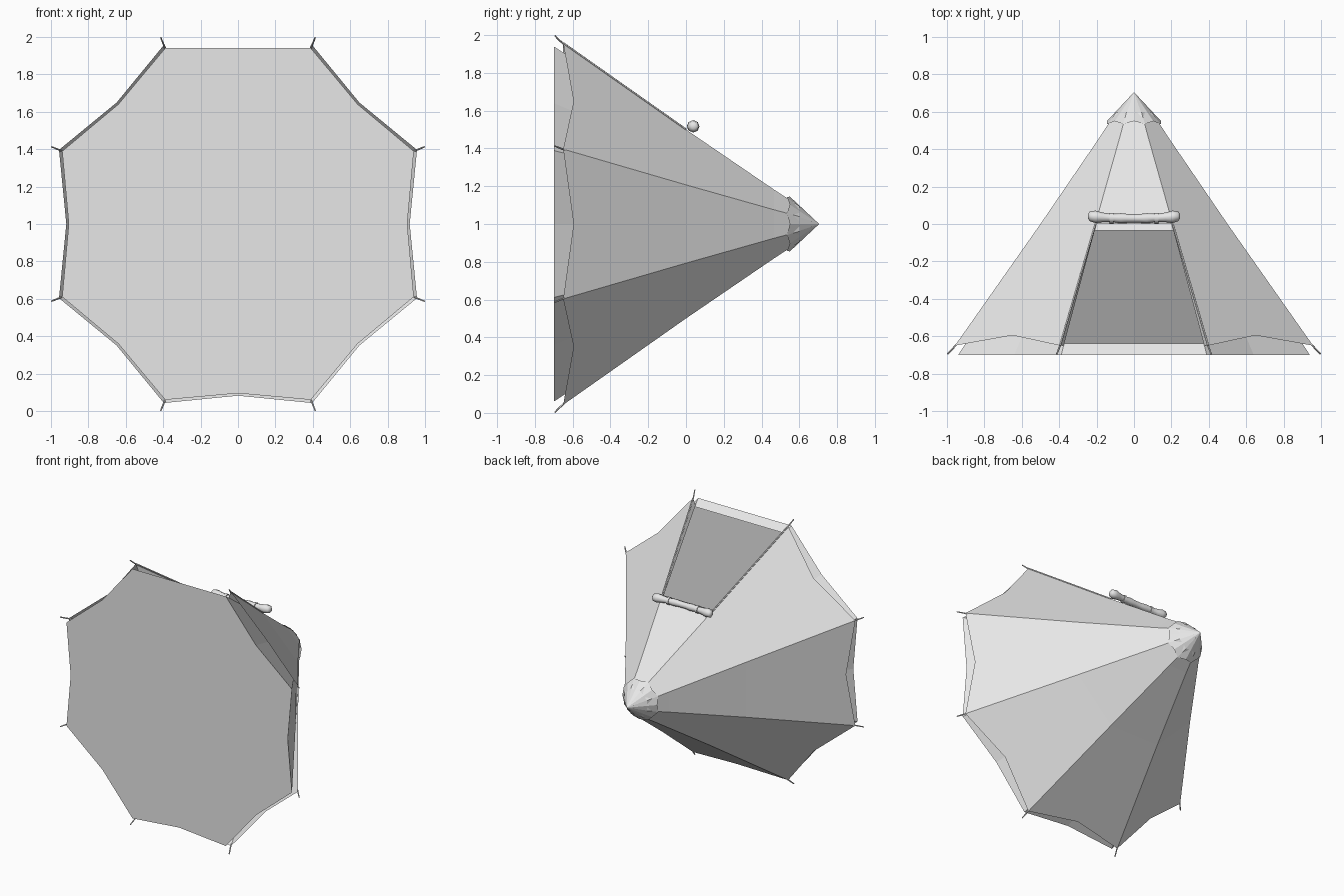
import bpy, bmesh, math
from mathutils import Vector

cube = bpy.data.objects.get("Cube")
if cube:
    bpy.data.objects.remove(cube, do_unlink=True)

canvas = bpy.data.materials.new("light_grey_canvas")
canvas.use_nodes = True
canvas.diffuse_color = (0.8, 0.8, 0.8, 1)
canvas.node_tree.nodes["Principled BSDF"].inputs["Base Color"].default_value = (0.8, 0.8, 0.8, 1)

SIDES = 8
HALF = math.tan(math.pi / SIDES)
BASE = -0.7


def point(side, apothem, y, t=0):
    """Point on an eight-sided tent: side 0 faces up, t runs -1..1 across it."""
    a = 2 * math.pi * side / SIDES
    out = Vector((math.sin(a), 0, math.cos(a)))
    across = Vector((math.cos(a), 0, -math.sin(a)))
    return out * apothem + across * (apothem * HALF * t) + Vector((0, y, 1))


def build(name, faces, smooth=False):
    """Make an object from faces given as lists of points."""
    bm = bmesh.new()
    for pts in faces:
        bm.faces.new([bm.verts.new(p) for p in pts])
    bmesh.ops.remove_doubles(bm, verts=bm.verts, dist=0.0005)
    bmesh.ops.recalc_face_normals(bm, faces=bm.faces)
    mesh = bpy.data.meshes.new(name)
    bm.to_mesh(mesh)
    bm.free()
    mesh.materials.append(canvas)
    obj = bpy.data.objects.new(name, mesh)
    bpy.context.collection.objects.link(obj)
    if smooth:
        bpy.ops.object.select_all(action='DESELECT')
        obj.select_set(True)
        bpy.context.view_layer.objects.active = obj
        bpy.ops.object.shade_smooth_by_angle(angle=math.radians(50))
    return obj


def band(side, low, high):
    """Quad on one side between two (apothem, y) rings."""
    return [point(side, *low, -1), point(side, *low, 1),
            point(side, *high, 1), point(side, *high, -1)]


def tube(rings, sides=8):
    """Faces of a capped tube through (centre, radius) rings."""
    axis = (rings[-1][0] - rings[0][0]).normalized()
    u = axis.orthogonal().normalized()
    v = axis.cross(u)
    loops = [[c + r * (u * math.cos(2 * math.pi * i / sides) + v * math.sin(2 * math.pi * i / sides))
              for i in range(sides)] for c, r in rings]
    faces = [loops[0][::-1], loops[-1]]
    for p, q in zip(loops, loops[1:]):
        for i in range(sides):
            j = (i + 1) % sides
            faces.append([p[i], p[j], q[j], q[i]])
    return faces


# Outer canopy with a raised hem between corners; the door side starts halfway up
hem, waist, neck, tip = (0.957, -0.65), (0.5, 0), (0.135, 0.535), (0.03, 0.67)
faces = []
for k in range(SIDES):
    if k:
        faces.append([point(k, *hem, -1), point(k, 0.918, -0.595), point(k, *hem, 1),
                      point(k, *waist, 1), point(k, *waist, -1)])
    faces += [band(k, waist, neck), band(k, neck, tip)]
build("outer_canopy", faces)


# Inner tent: walls running to the floor, with an open doorway on the door side
def inner(y):
    return (0.94 - 0.65 * (y - BASE), y)


sill, lintel, top = inner(-0.64), inner(-0.035), inner(0.6)
faces = [band(0, inner(BASE), sill), band(0, lintel, top)]
floor = [point(0, *inner(BASE), -1), point(0, *inner(BASE), 1)]
for k in range(1, SIDES):
    left, right = (point(k, *inner(BASE), t) for t in (-1, 1))
    middle = point(k, 0.905, BASE)
    crest = point(k, *lintel)
    faces += [[left, middle, crest, point(k, *lintel, -1)],
              [middle, right, point(k, *lintel, 1), crest],
              band(k, lintel, top)]
    floor += [middle] + ([right] if k < SIDES - 1 else [])
build("inner_walls", faces)
build("groundsheet", [floor])

# Narrow trims closing the gap between both layers along the doorway
faces = []
for t in (-1, 1):
    faces.append([point(0, *hem, t), point(0, *waist, t),
                  point(0, *inner(0), t), point(0, *inner(-0.65), t)])
faces.append([point(0, *waist, -1), point(0, *waist, 1),
              point(0, *inner(0), 1), point(0, *inner(0), -1)])
build("door_trim", faces)
for name, t in (("left_door_piping", 1), ("right_door_piping", -1)):
    build(name, tube([(point(0, *hem, t), 0.006), (point(0, *waist, t), 0.006)], 6))

# Pointed cap over the peak
apex = Vector((0, 0.705, 1))
faces = []
for k in range(SIDES):
    left, right = (point(k, 0.143, 0.535, t) for t in (-1, 1))
    middle = point(k, 0.145, 0.55)
    faces += [[left, middle, apex], [middle, right, apex]]
build("peak_cap", faces)

# Pegs leaning out from every corner
for k in range(SIDES):
    build(f"peg_{k + 1}", tube([(point(k, 0.945, -0.64, 1), 0.005),
                                (point(k, 0.968, -0.665, 1), 0.005),
                                (point(k, 0.997, -0.695, 1), 0.004)], 6))

# Rolled-up door flap, pinched where the two ties hold it
profile = [(0.245, 0.014), (0.235, 0.027), (0.205, 0.033), (0.17, 0.026), (0.12, 0.021),
           (0.07, 0.027), (0.03, 0.023)]
stations = [(-x, r) for x, r in profile] + profile[::-1]
build("rolled_door", tube([(Vector((x, 0.03 + 0.2 * x * x, 1.517)), r) for x, r in stations]), True)
for name, x in (("left_tie", 0.12), ("right_tie", -0.12)):
    build(name, tube([(Vector((x + d, 0.032, 1.517)), 0.028) for d in (-0.01, 0.01)]), True)
